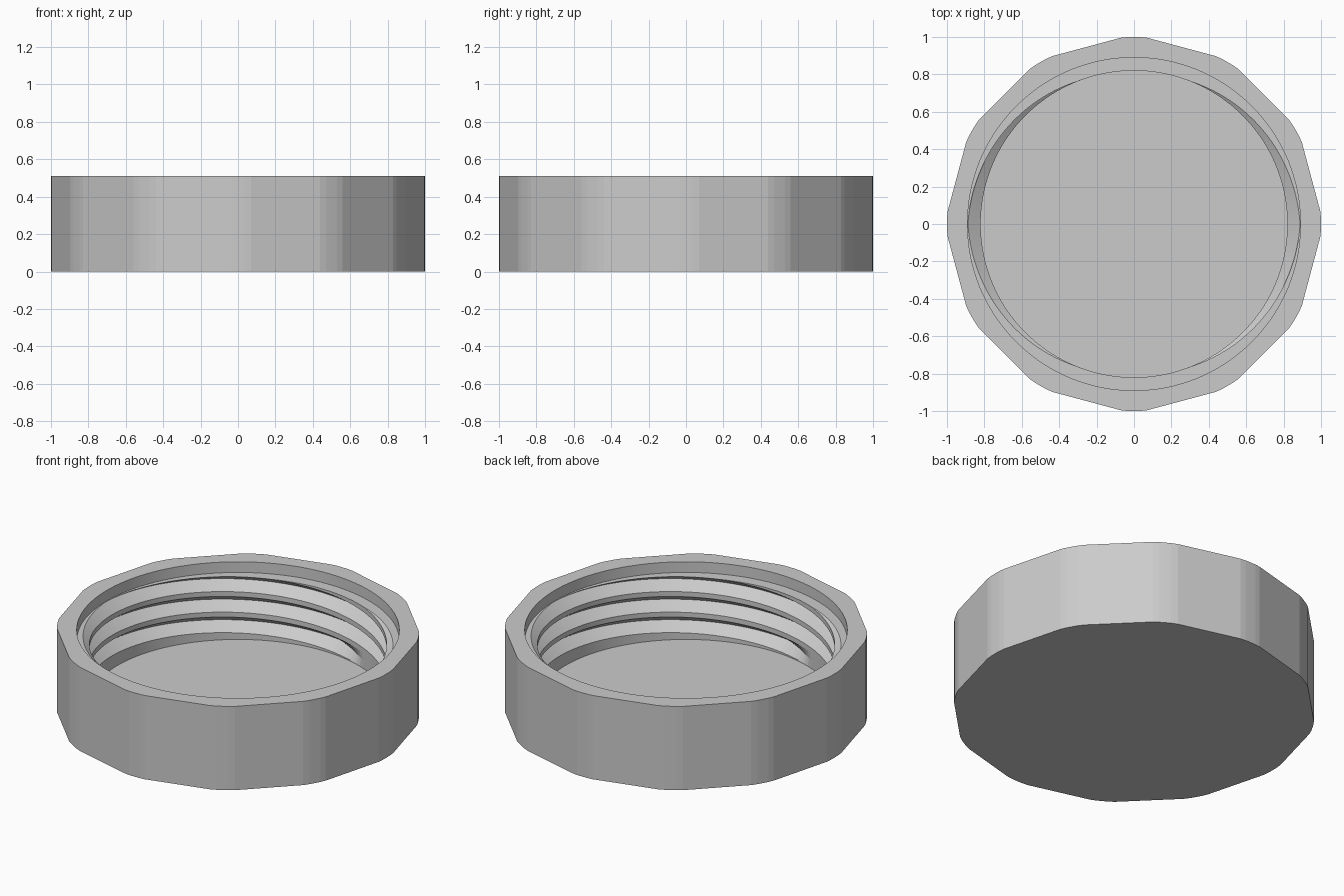
import bpy, bmesh, math

cube = bpy.data.objects.get("Cube")
if cube:
    bpy.data.objects.remove(cube, do_unlink=True)

# Main dimensions
HEIGHT, LEDGE, FLOOR = 0.51, 0.445, 0.07
LIP_R, BORE_R, FLAT_R = 0.89, 0.82, 0.98
PITCH, HALF_GROOVE, DEPTH = 0.125, 0.0475, 0.068
STARTS, SIDES, COLUMNS = 2, 12, 180


def outer_radius(angle):
    """Twelve flats whose corners are trimmed by a unit circle."""
    step = math.tau / SIDES
    return min(1.0, FLAT_R / math.cos(angle % step - step / 2))


def groove_centres(angle):
    """Heights of every turn of the right-handed double thread."""
    rise = PITCH * STARTS * angle / math.tau
    return [LEDGE + rise + PITCH * k for k in range(2, -8, -1)]


def groove_depth(centre):
    """Full depth, fading out just above the floor."""
    runout = FLOOR + HALF_GROOVE
    return DEPTH * max(0.0, min(1.0, (centre - runout) / 0.012))


def bore_point(z, centres):
    z = max(FLOOR, min(LEDGE, z))
    cut = max(groove_depth(c) * max(0.0, 1 - abs(z - c) / HALF_GROOVE)
              for c in centres)
    return BORE_R + cut, z


def section(angle):
    """Half section from the underside, over the rim, down to the floor."""
    centres = groove_centres(angle)
    outer = outer_radius(angle)
    points = [(0, 0), (outer, 0), (outer, HEIGHT), (LIP_R, HEIGHT), (LIP_R, LEDGE)]
    for c in centres:
        for offset in (HALF_GROOVE, 0, -HALF_GROOVE):
            points.append(bore_point(c + offset, centres))
    return points + [(BORE_R, FLOOR), (0, FLOOR)]


# Loft the section around the axis
bm = bmesh.new()
columns = []
for i in range(COLUMNS + 1):
    a = math.tau * i / COLUMNS
    columns.append([bm.verts.new((r * math.cos(a), r * math.sin(a), z))
                    for r, z in section(a)])
for left, right in zip(columns, columns[1:]):
    for j in range(len(left) - 1):
        bm.faces.new((left[j], right[j], right[j + 1], left[j + 1]))
bmesh.ops.remove_doubles(bm, verts=bm.verts, dist=1e-5)
bmesh.ops.dissolve_degenerate(bm, edges=bm.edges, dist=1e-6)
bmesh.ops.recalc_face_normals(bm, faces=bm.faces)

mesh = bpy.data.meshes.new("screw_cap")
bm.to_mesh(mesh)
bm.free()
cap = bpy.data.objects.new("screw_cap", mesh)
bpy.context.collection.objects.link(cap)

# Plain grey plastic
grey = bpy.data.materials.new("light_grey")
grey.use_nodes = True
colour = (0.6, 0.6, 0.6, 1)
grey.diffuse_color = colour
grey.node_tree.nodes["Principled BSDF"].inputs["Base Color"].default_value = colour
mesh.materials.append(grey)

# Smooth the round bore, keep the flats and thread edges crisp
bpy.context.view_layer.objects.active = cap
cap.select_set(True)
bpy.ops.object.shade_smooth_by_angle(angle=math.radians(2.5))
